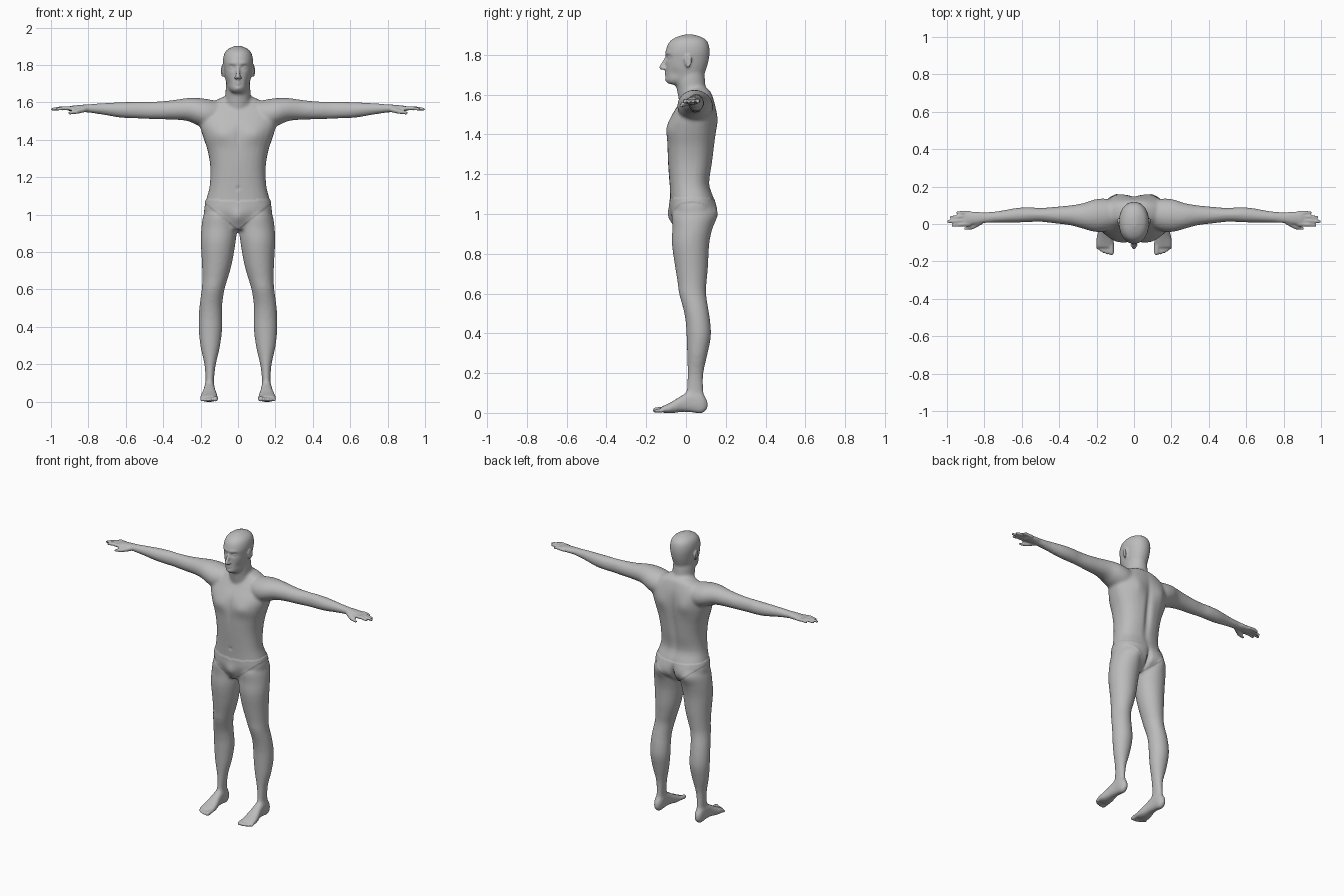
import bpy, bmesh, math
from mathutils import Vector

if "Cube" in bpy.data.objects:
    bpy.data.objects.remove(bpy.data.objects["Cube"], do_unlink=True)

SIDES = (1, -1)


def spline(rows, steps=3):
    """Catmull-Rom interpolation between cross-section rows."""
    padded = [rows[0]] + rows + [rows[-1]]
    out = []
    for a, b, c, d in zip(padded, padded[1:], padded[2:], padded[3:]):
        for s in range(steps):
            t = s / steps
            out.append([q + t / 2 * (r - p + t * (2 * p - 5 * q + 4 * r - u + t * (3 * (q - r) + u - p)))
                        for p, q, r, u in zip(a, b, c, d)])
    return out + [list(rows[-1])]


def loft(bm, rings, side):
    """Closed skin through rings of points, mirrored in x when side is -1."""
    rings = [[bm.verts.new((x * side, y, z)) for x, y, z in ring] for ring in rings]
    bm.faces.new(rings[0])
    bm.faces.new(rings[-1])
    for low, high in zip(rings, rings[1:]):
        for k in range(len(low)):
            bm.faces.new((low[k - 1], low[k], high[k], high[k - 1]))


def circle(count):
    return [(math.cos(math.tau * k / count), math.sin(math.tau * k / count)) for k in range(count)]


def tube(bm, axis, rows, side=1, power=2.0):
    """Each row is position along the axis, then low/high of the other two axes."""
    others = [i for i in range(3) if i != axis]
    rings = []
    for pos, a0, a1, b0, b1 in spline(rows):
        ring = []
        for c, s in circle(28):
            co = Vector()
            co[axis] = pos
            co[others[0]] = (a0 + a1) / 2 + (a1 - a0) / 2 * math.copysign(abs(c) ** (2 / power), c)
            co[others[1]] = (b0 + b1) / 2 + (b1 - b0) / 2 * math.copysign(abs(s) ** (2 / power), s)
            ring.append(co)
        rings.append(ring)
    loft(bm, rings, side)


def ball(bm, centre, radii, side=1):
    rings = []
    for degrees in range(-80, 81, 20):
        a = math.radians(degrees)
        rings.append([(centre[0] + radii[0] * c * math.cos(a), centre[1] + radii[1] * s * math.cos(a),
                       centre[2] + radii[2] * math.sin(a)) for c, s in circle(12)])
    loft(bm, rings, side)


def bone(bm, start, end, r0, r1, side=1):
    """Tapered capsule between two points."""
    p, q = Vector(start), Vector(end)
    turn = (q - p).to_track_quat('Z', 'Y')
    rings = []
    for centre, r, angles in ((p, r0, (-80, -50, -25, 0)), (q, r1, (0, 25, 50, 80))):
        for degrees in angles:
            a = math.radians(degrees)
            rings.append([centre + turn @ Vector((r * c * math.cos(a), r * s * math.cos(a), r * math.sin(a)))
                          for c, s in circle(10)])
    loft(bm, rings, side)


def fuse(obj, voxel, rounds):
    """Merge overlapping parts into one skin and soften it."""
    bpy.context.view_layer.objects.active = obj
    obj.select_set(True)
    remesh = obj.modifiers.new("skin", 'REMESH')
    remesh.mode = 'VOXEL'
    remesh.voxel_size = voxel
    soften = obj.modifiers.new("soften", 'SMOOTH')
    soften.factor = 0.5
    soften.iterations = rounds
    for name in ("skin", "soften"):
        bpy.ops.object.modifier_apply(modifier=name)


bm = bmesh.new()

# Torso, neck and head: height, half width, front, back
torso = [(.92, .06, -.05, .08), (.97, .165, -.065, .135), (1.02, .182, -.08, .148),
         (1.08, .17, -.08, .14), (1.15, .152, -.083, .118), (1.25, .148, -.09, .132),
         (1.34, .162, -.094, .143), (1.41, .185, -.095, .15), (1.48, .205, -.08, .152),
         (1.54, .2, -.045, .148), (1.59, .15, -.015, .135), (1.62, .1, 0, .12), (1.64, .05, .01, .09)]
neck = [(1.54, .078, -.03, .13), (1.62, .068, -.045, .102), (1.68, .066, -.055, .096), (1.72, .06, -.04, .09)]
head = [(1.652, .03, -.088, 0), (1.67, .05, -.1, .06), (1.7, .062, -.1, .09), (1.74, .071, -.101, .106),
        (1.78, .077, -.102, .116), (1.82, .081, -.102, .119), (1.86, .074, -.088, .112),
        (1.885, .054, -.058, .088), (1.902, .015, -.012, .042)]
for rows, power in ((torso, 2.4), (neck, 2), (head, 2.15)):
    tube(bm, 2, [(z, -w, w, y0, y1) for z, w, y0, y1 in rows], power=power)

# Arms run along x, legs along z, feet along y
arm = [(.08, -.01, .12, 1.5, 1.6), (.15, -.04, .135, 1.46, 1.615), (.21, -.042, .132, 1.475, 1.623),
       (.27, -.026, .112, 1.5, 1.623), (.34, -.007, .1, 1.507, 1.613), (.42, .003, .092, 1.509, 1.605),
       (.5, .012, .086, 1.512, 1.603), (.56, .01, .09, 1.514, 1.603), (.63, .008, .086, 1.518, 1.601),
       (.72, .008, .07, 1.533, 1.596), (.8, .004, .063, 1.545, 1.59), (.83, -.002, .066, 1.547, 1.588),
       (.88, -.008, .07, 1.55, 1.583), (.91, -.006, .069, 1.555, 1.579)]
leg = [(1.06, .03, .155, -.04, .12), (1, .012, .184, -.07, .145), (.93, .005, .196, -.069, .132),
       (.85, .013, .199, -.071, .117), (.74, .032, .193, -.056, .111), (.66, .054, .191, -.043, .104),
       (.6, .072, .194, -.035, .101), (.52, .084, .205, -.013, .113), (.45, .084, .21, -.001, .123),
       (.38, .085, .21, .003, .125), (.29, .097, .2, .006, .107), (.2, .118, .18, .008, .088),
       (.12, .128, .174, .003, .088), (.07, .127, .176, -.01, .096), (.02, .13, .175, 0, .1)]
foot = [(.108, .14, .165, .02, .06), (.08, .126, .179, -.003, .1), (.03, .124, .181, .002, .112),
        (-.02, .119, .187, .005, .088), (-.07, .109, .2, -.002, .057), (-.11, .107, .205, 0, .037),
        (-.13, .112, .2, .004, .028)]
for side in SIDES:
    tube(bm, 0, arm, side)
    tube(bm, 2, leg, side)
    tube(bm, 1, foot, side, power=2.5)

body = bpy.data.objects.new("body", bpy.data.meshes.new("body"))
bpy.context.scene.collection.objects.link(body)
bmesh.ops.recalc_face_normals(bm, faces=bm.faces)
bm.to_mesh(body.data)
bm.free()
fuse(body, .009, 5)

# Sculpted forms: centre, reach, push (mirrored across the body)
dabs = [
    ((.032, -.09, 1.787), (.017, .04, .012), (0, .012, 0)),     # eye socket
    ((.03, -.1, 1.808), (.03, .04, .009), (0, -.006, 0)),       # brow
    ((.06, -.07, 1.705), (.02, .04, .025), (-.006, 0, 0)),      # cheek
    ((0, -.1, 1.674), (.02, .03, .012), (0, -.007, 0)),         # chin
    ((.09, -.09, 1.43), (.06, .05, .045), (0, -.012, 0)),       # chest
    ((0, -.1, 1.42), (.014, .05, .08), (0, .006, 0)),           # breastbone
    ((0, -.09, 1.14), (.009, .04, .009), (0, .007, 0)),         # navel
    ((0, -.07, .985), (.035, .05, .04), (0, -.016, 0)),         # front of pelvis
    ((0, .14, 1.32), (.02, .06, .18), (0, -.016, 0)),           # spine groove
    ((.09, .15, 1.47), (.05, .05, .06), (0, .013, 0)),          # shoulder blade
    ((.085, .14, 1.0), (.055, .06, .055), (0, .014, 0)),        # buttock
    ((0, .14, .98), (.013, .08, .055), (0, -.03, 0)),           # cleft
]
for v in body.data.vertices:
    x, y, z = v.co
    if z < .8 or abs(x) > .25:
        continue
    shift = Vector()
    for centre, reach, push in dabs:
        d = ((z - centre[2]) / reach[2]) ** 2
        if d < 6:
            d += ((abs(x) - centre[0]) / reach[0]) ** 2 + ((y - centre[1]) / reach[1]) ** 2
            shift += Vector(push) * math.exp(-d)
    v.co += Vector((math.copysign(shift.x, x * shift.x), shift.y, shift.z))

# Fine parts joined to the smooth body
bm = bmesh.new()
bone(bm, (0, -.1, 1.785), (0, -.123, 1.737), .007, .012)        # nose
fingers = [(-.002, -.007, .975), (.02, .013, 1.0), (.042, .036, .985), (.061, .06, .95)]
toes = [(.121, -.167, .014), (.144, -.163, .01), (.161, -.157, .0095), (.177, -.148, .009), (.193, -.136, .009)]
for side in SIDES:
    ball(bm, (.011, -.112, 1.732), (.009, .011, .008), side)    # nostril
    ball(bm, (.032, -.077, 1.786), (.014, .014, .011), side)    # eye
    for z in (1.714, 1.698):                                    # lips
        bone(bm, (0, -.101, z), (.021, -.092, 1.706), .0065, .003, side)
    # Ear: thin shell with a raised rim
    ball(bm, (.08, .008, 1.768), (.008, .016, .028), side)
    rim = []
    for k in range(8):
        a = math.radians(-100 + k * 38)
        rim.append((.084 + .003 * math.cos(a), .01 + .016 * math.cos(a), 1.769 + .029 * math.sin(a)))
    for p, q in zip(rim, rim[1:]):
        bone(bm, p, q, .0045, .0045, side)
    for y0, y1, tip in fingers:
        middle = (.89 + (tip - .89) * .5, (y0 + y1) / 2, 1.569)
        bone(bm, (.88, y0, 1.566), middle, .0105, .0105, side)
        bone(bm, middle, (tip - .007, y1, 1.563), .0105, .008, side)
    bone(bm, (.82, .012, 1.563), (.865, -.017, 1.55), .016, .0125, side)    # thumb
    bone(bm, (.865, -.017, 1.55), (.902, -.024, 1.543), .0125, .008, side)
    for x, tip, r in toes:
        bone(bm, (x, -.1, .02), (x, tip + r, r), r, r, side)
bmesh.ops.recalc_face_normals(bm, faces=bm.faces)
bm.from_mesh(body.data)
bm.to_mesh(body.data)
bm.free()
fuse(body, .006, 1)

# Raised edge of the briefs
shifts = []
for v in body.data.vertices:
    x, y, z = abs(v.co.x), v.co.y, v.co.z
    if x < .25 and .92 + .8 * x < z < 1.07 + .07 * x:
        shifts.append((v, v.normal * .003))
for v, shift in shifts:
    v.co += shift

# Single matte grey
grey = bpy.data.materials.new("plain grey")
grey.use_nodes = True
colour = (.5, .5, .5, 1)
grey.diffuse_color = colour
grey.node_tree.nodes["Principled BSDF"].inputs["Base Color"].default_value = colour
body.data.materials.clear()
body.data.materials.append(grey)
body.data.shade_smooth()
